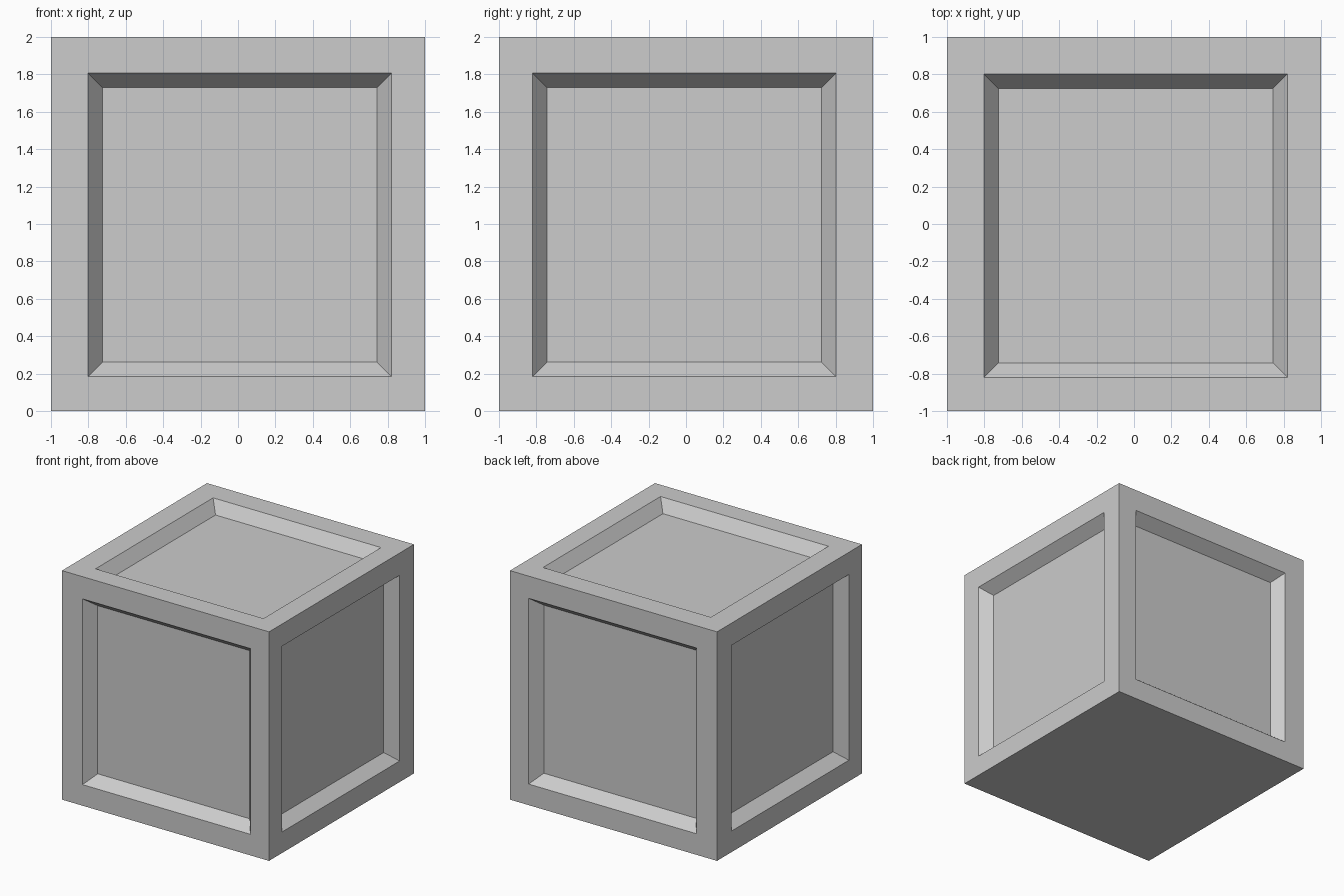
import bpy
import bmesh
from mathutils import Vector

default_cube = bpy.data.objects.get("Cube")
if default_cube:
    bpy.data.objects.remove(default_cube, do_unlink=True)

# Single plain material
grey = bpy.data.materials.new("mid grey")
grey.use_nodes = True
colour = (0.604, 0.604, 0.604, 1.0)
grey.diffuse_color = colour
grey.node_tree.nodes["Principled BSDF"].inputs["Base Color"].default_value = colour

SIZE = 2.0
RIM = 0.189       # width of the flat frame
BEVEL = 0.077     # width of the sloping recess wall
DEPTH = 0.1       # depth of the recessed panel
SHIFT = Vector((0.009, -0.009, -0.005))  # panels sit slightly off centre

bm = bmesh.new()
bmesh.ops.create_cube(bm, size=SIZE)
bmesh.ops.translate(bm, verts=bm.verts, vec=(0, 0, SIZE / 2))
bm.normal_update()

# Recess a panel into every face except the base
panels = [f for f in bm.faces if f.normal.z > -0.5]
for face in panels:
    normal = face.normal.copy()
    bmesh.ops.inset_individual(bm, faces=[face], thickness=RIM, use_even_offset=True)
    slide = SHIFT - normal * SHIFT.dot(normal)
    bmesh.ops.translate(bm, verts=face.verts, vec=slide)
    bmesh.ops.inset_individual(bm, faces=[face], thickness=BEVEL, depth=-DEPTH,
                               use_even_offset=True)

mesh = bpy.data.meshes.new("crate")
bm.to_mesh(mesh)
bm.free()
mesh.materials.append(grey)
crate = bpy.data.objects.new("crate", mesh)
bpy.context.collection.objects.link(crate)
